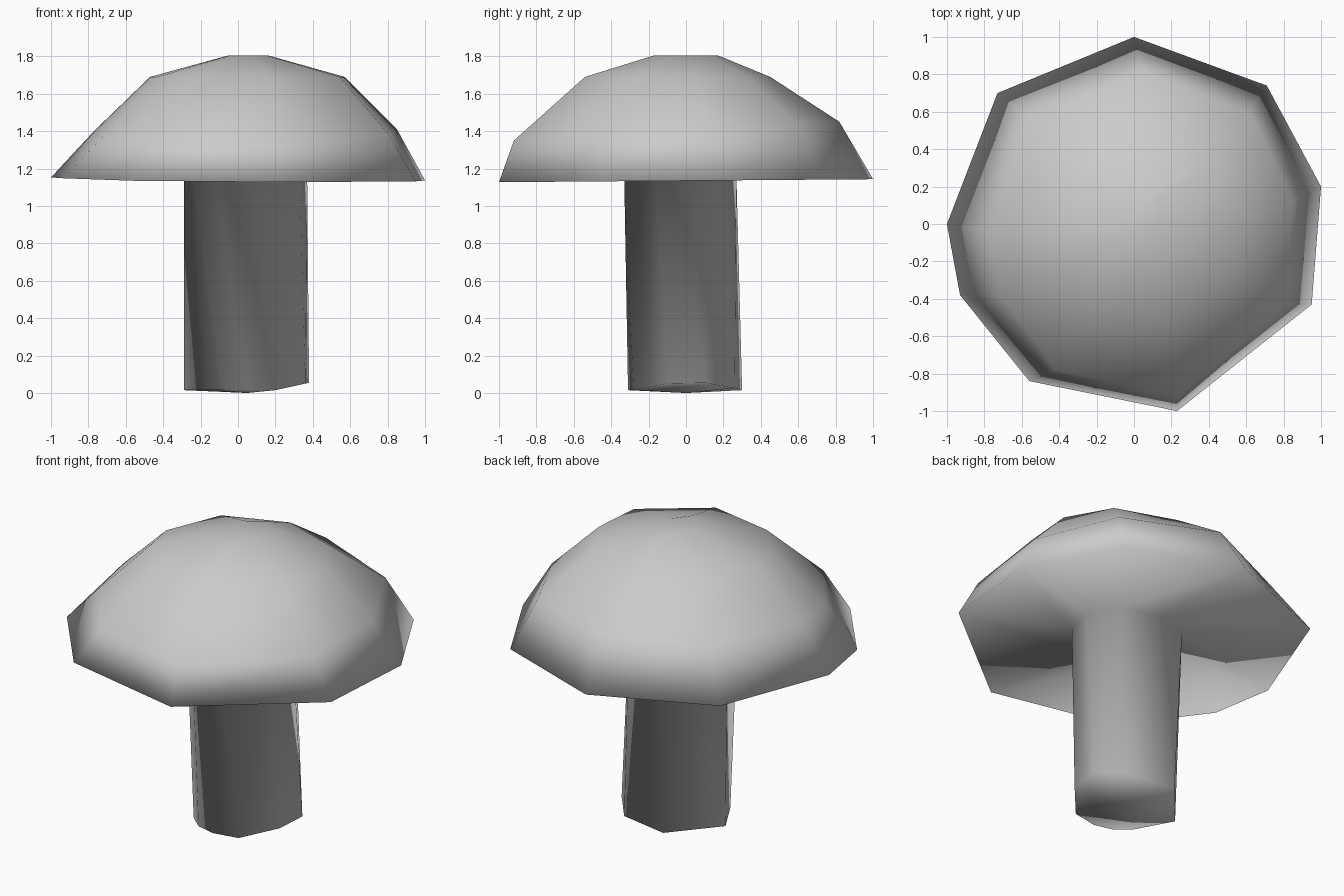
import bpy
import bmesh

cube = bpy.data.objects.get("Cube")
if cube:
    bpy.data.objects.remove(cube, do_unlink=True)

grey = bpy.data.materials.new("plain grey")
grey.use_nodes = True
colour = (0.6, 0.6, 0.6, 1)
grey.diffuse_color = colour
grey.node_tree.nodes["Principled BSDF"].inputs["Base Color"].default_value = colour

# Matching nine-sided outlines, counter-clockwise from the right-hand side
foot = [(-.17, -.2), (-.08, -.28), (.04, -.31), (.2, -.28), (.36, -.1),
        (.38, .1), (.25, .26), (-.05, .3), (-.29, .02)]
neck = [(-.29, 0), (-.24, -.17), (-.12, -.29), (.08, -.33), (.33, -.16),
        (.37, .02), (.26, .2), (.04, .27), (-.19, .2)]
rim = [(-1, 0), (-.93, -.38), (-.56, -.84), (.23, -1), (.95, -.43),
       (1, .2), (.71, .74), (0, 1), (-.73, .7)]


def cap_ring(sx, sy, ox, oy, z, tilt=0):
    """Shrunken, shifted copy of the rim at a given height."""
    return [(x * sx + ox, y * sy + oy, z + tilt * y) for x, y in rim]


rings = [
    [(x, y, .015 + max(0, x - .2) * .22) for x, y in foot],        # stem foot
    [(x, y, 1.14) for x, y in neck],                              # stem top
    [(x, y, 1.135 + .008 * y + .025 * max(0, -x - .3)) for x, y in rim],  # cap edge
    cap_ring(.81, .87, .04, -.05, 1.40, .05),                      # cap shoulder
    cap_ring(.52, .495, .05, -.045, 1.69),                         # upper cap
    cap_ring(.105, .17, .055, 0, 1.805),                           # crown
]

# Loft one continuous skin from the foot to the crown
bm = bmesh.new()
loops = [[bm.verts.new(p) for p in ring] for ring in rings]
count = len(rim)
for low, high in zip(loops, loops[1:]):
    for i in range(count):
        j = (i + 1) % count
        bm.faces.new((low[i], low[j], high[j], high[i]))
bm.faces.new(loops[-1])

# Shallow rounded underside of the stem
base = bm.verts.new((.05, 0, 0))
for i in range(count):
    bm.faces.new((loops[0][(i + 1) % count], loops[0][i], base))

bmesh.ops.recalc_face_normals(bm, faces=bm.faces)
for face in bm.faces:
    face.smooth = True
mesh = bpy.data.meshes.new("mushroom")
bm.to_mesh(mesh)
bm.free()
mesh.materials.append(grey)
mushroom = bpy.data.objects.new("mushroom", mesh)
bpy.context.collection.objects.link(mushroom)
